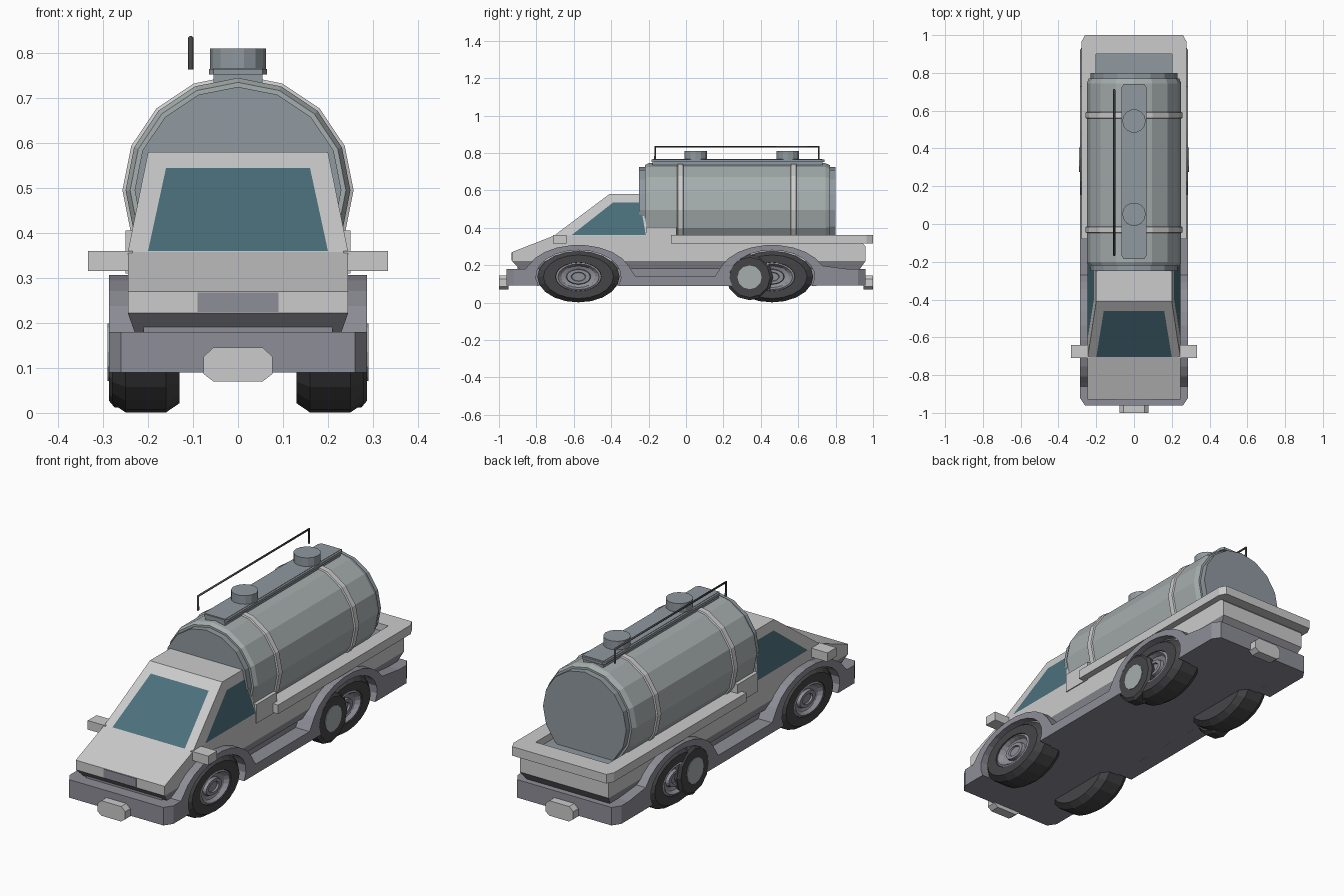
import bpy
from math import sin, cos, pi, radians

if "Cube" in bpy.data.objects:
    bpy.data.objects.remove(bpy.data.objects["Cube"])


def material(name, r, g, b):
    m = bpy.data.materials.new(name)
    m.diffuse_color = (r, g, b, 1)
    m.use_nodes = True
    m.node_tree.nodes["Principled BSDF"].inputs["Base Color"].default_value = m.diffuse_color
    return m


PAINT = material("paint", .62, .62, .61)
TRIM = material("trim", .27, .27, .31)
GLASS = material("glass", .07, .16, .20)
RUBBER = material("rubber", .06, .06, .065)
TANK = material("tank", .38, .42, .42)
STEEL = material("steel", .28, .32, .35)


def mesh(name, verts, faces, mat):
    me = bpy.data.meshes.new(name)
    me.from_pydata(verts, [], faces)
    me.materials.append(mat)
    ob = bpy.data.objects.new(name, me)
    bpy.context.collection.objects.link(ob)
    # consistent outward normals
    import bmesh
    bm = bmesh.new()
    bm.from_mesh(me)
    bmesh.ops.recalc_face_normals(bm, faces=bm.faces)
    bm.to_mesh(me)
    bm.free()
    return ob


def prism(name, pts, axis, lo, hi, mat):
    """Extrude a 2D outline along an axis from lo to hi."""
    def put(p, t):
        a, b = p
        return {'x': (t, a, b), 'y': (a, t, b), 'z': (a, b, t)}[axis]
    n = len(pts)
    verts = [put(p, lo) for p in pts] + [put(p, hi) for p in pts]
    faces = [tuple(range(n)), tuple(range(2 * n - 1, n - 1, -1))]
    faces += [(i, (i + 1) % n, (i + 1) % n + n, i + n) for i in range(n)]
    return mesh(name, verts, faces, mat)


def box(name, x, y, z, mat):
    pts = [(x[0], y[0]), (x[1], y[0]), (x[1], y[1]), (x[0], y[1])]
    return prism(name, pts, 'z', z[0], z[1], mat)


def taper(name, w0, y0, z0, w1, y1, z1, mat):
    """Box whose bottom and top rectangles differ."""
    verts = [(s * w, y, z) for w, ys, z in ((w0, y0, z0), (w1, y1, z1))
             for s, y in ((-1, ys[0]), (1, ys[0]), (1, ys[1]), (-1, ys[1]))]
    faces = [(0, 1, 2, 3), (4, 5, 6, 7)] + [(i, (i + 1) % 4, (i + 1) % 4 + 4, i + 4) for i in range(4)]
    return mesh(name, verts, faces, mat)


def lathe(name, prof, n, put, mat):
    """Revolve (radius, along) pairs; put(u, v, t) maps to space."""
    k = len(prof)
    verts = [put(r * cos(2 * pi * i / n), r * sin(2 * pi * i / n), t) for i in range(n) for r, t in prof]
    faces = [(i * k + j, i * k + j + 1, (i + 1) % n * k + j + 1, (i + 1) % n * k + j)
             for i in range(n) for j in range(k - 1)]
    faces += [tuple(i * k for i in range(n)), tuple(i * k + k - 1 for i in range(n))]
    return mesh(name, verts, faces, mat)


def arc(cy, cz, ry, rz, a0, a1, n):
    return [(cy + ry * cos(radians(a0 + (a1 - a0) * i / n)),
             cz + rz * sin(radians(a0 + (a1 - a0) * i / n))) for i in range(n + 1)]


AXLES = {"front": -.575, "rear": .46}

# chassis core and bumpers
box("chassis", (-.21, .21), (-.9, .9), (.09, .2), TRIM)
for s, label in ((-1, "front"), (1, "rear")):
    b = [(-.287, .84), (.287, .84), (.287, .92), (.26, .96), (-.26, .96), (-.287, .92)]
    prism(label + "_bumper", [(x, s * y) for x, y in b], 'z', .09, .18, TRIM)
    plate = [(-.077, .087), (-.055, .07), (.055, .07), (.077, .087), (.077, .125), (.055, .145), (-.055, .145), (-.077, .125)]
    prism(label + "_plate", plate, 'y', s * .95, s * 1.0, PAINT)

# side skirts with wheel arches
low = [(-.86, .09)]
for c in AXLES.values():
    low += arc(c, .14, .228, .14, 201, -21, 14)
low += [(.86, .09), (.86, .18)]
top = arc(.46, .14, .285, .168, 20, 160, 9) + [(.155, .14), (-.27, .14)]
top += arc(-.575, .14, .285, .168, 20, 160, 9) + [(-.86, .18)]
for s, label in ((-1, "left"), (1, "right")):
    prism(label + "_side_skirt", low + top, 'x', s * .205, s * .287, TRIM)

# body and lower bevel
taper("lower_body", .23, (-.89, .93), .18, .245, (-.93, .96), .222, TRIM)
prism("upper_body", [(-.93, .222), (-.93, .27), (-.705, .358), (-.2, .358), (-.2, .32), (.94, .32), (.96, .3), (.96, .222)],
      'x', -.245, .245, PAINT)
box("grille", (-.09, .09), (-.933, -.91), (.224, .268), TRIM)

# cab and windows
taper("cab", .245, (-.705, -.2), .358, .2, (-.41, -.25), .58, PAINT)


def slope_y(z):
    return -.705 + (z - .358) / .222 * .295 - .002


def side_x(z):
    return .247 - (z - .358) / .222 * .045


mesh("windscreen", [(x, slope_y(z) - .001, z) for x, z in ((-.2, .36), (.2, .36), (.16, .545), (-.16, .545))],
     [(0, 1, 2, 3)], GLASS)
for s, label in ((-1, "left"), (1, "right")):
    win = [(-.61, .362), (-.215, .362), (-.245, .535), (-.39, .535)]
    mesh(label + "_window", [(s * side_x(z), y, z) for y, z in win], [(0, 1, 2, 3) if s > 0 else (3, 2, 1, 0)], GLASS)
    box(label + "_mirror", sorted((s * .235, s * .333)), (-.71, -.64), (.315, .36), PAINT)
    box(label + "_tank_bracket", sorted((s * .19, s * .25)), (-.21, -.05), (.31, .405), PAINT)

# bed rim, U-shaped
half = [(.278, -.08), (.278, .965), (.26, 1.0)]
inner = [(.2, .9), (.2, -.08)]
rim = half + [(-x, y) for x, y in reversed(half)] + [(-x, y) for x, y in reversed(inner)] + inner
prism("bed_rim", rim, 'z', .315, .36, PAINT)
box("bed_floor", (-.21, .21), (-.15, .91), (.3, .325), STEEL)

# tank, end caps and bands
CZ = .495


def along_y(u, v, t):
    return (u, t, CZ + v)


lathe("tank", [(.24, -.22), (.25, -.2), (.25, .745), (.24, .77)], 16, along_y, TANK)
lathe("tank_ends", [(.23, -.25), (.23, .8)], 16, along_y, STEEL)
for y in (-.03, .575):
    lathe("tank_band", [(.25, y - .017), (.257, y - .014), (.257, y + .014), (.25, y + .017)], 16, along_y, PAINT)

# catwalk, hatches and handrail
box("catwalk", (-.055, .055), (-.18, .73), (.735, .767), STEEL)
prism("catwalk_edge", [(-.065, -.17), (-.055, -.185), (.055, -.185), (.065, -.17), (.065, .725), (.055, .74), (-.055, .74), (-.065, .725)],
      'z', .752, .765, STEEL)
for y in (.052, .545):
    lathe("hatch", [(.062, .765), (.062, .81)], 14, lambda u, v, t, y=y: (u, y + v, t), STEEL)
curve = bpy.data.curves.new("handrail", 'CURVE')
curve.dimensions = '3D'
curve.bevel_depth = .006
curve.bevel_resolution = 1
curve.use_fill_caps = True
path = curve.splines.new('POLY')
path.points.add(3)
for p, (y, z) in zip(path.points, ((-.165, .763), (-.165, .834), (.71, .834), (.71, .763))):
    p.co = (-.105, y, z, 1)
curve.materials.append(RUBBER)
bpy.context.collection.objects.link(bpy.data.objects.new("handrail", curve))

# wheels and side canisters
tyre = [(.5, .13), (.85, .13), (1, .16), (1, .25), (.85, .28), (.56, .28), (.5, .25)]
hub = [(.3, .2), (.57, .245), (.57, .274), (.5, .28), (.42, .262), (.3, .255), (.28, .27), (.18, .27), (.16, .262), (.05, .262)]
for s, label in ((-1, "left"), (1, "right")):
    for end, y in AXLES.items():
        def put(u, v, t):
            return (s * t, y + .22 * u, .138 + .137 * v)
        lathe(f"{end}_{label}_tyre", tyre, 20, put, RUBBER)
        lathe(f"{end}_{label}_hub", hub, 20, put, TRIM)

    def can(u, v, t):
        return (s * t, .34 + u, .135 + .98 * v)
    lathe(label + "_canister", [(.11, .2), (.125, .22), (.125, .275), (.11, .287)], 12, can, RUBBER)
    lathe(label + "_canister_cap", [(.065, .28), (.065, .29)], 12, can, TANK)
